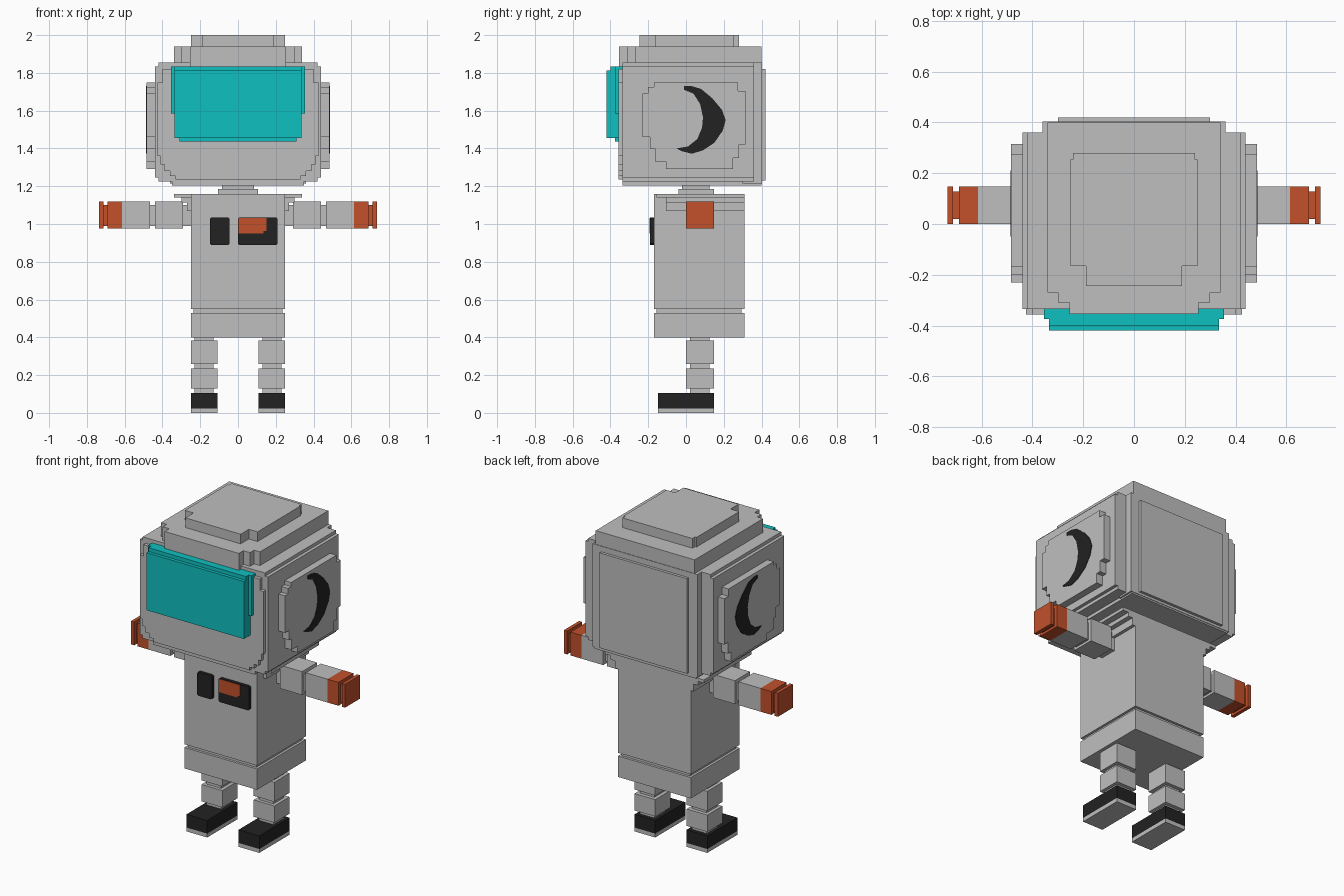
import bpy, bmesh

cube = bpy.data.objects.get("Cube")
if cube:
    bpy.data.objects.remove(cube, do_unlink=True)


def material(name, rgb):
    m = bpy.data.materials.new(name)
    m.use_nodes = True
    m.diffuse_color = (*rgb, 1)
    bsdf = next(n for n in m.node_tree.nodes if n.type == 'BSDF_PRINCIPLED')
    bsdf.inputs["Base Color"].default_value = (*rgb, 1)
    return m


GREY = material("suit grey", (0.52, 0.52, 0.52))
TEAL = material("visor teal", (0.005, 0.527, 0.527))
ORANGE = material("glove orange", (0.54, 0.082, 0.024))
BLACK = material("boot black", (0.016, 0.016, 0.016))


def prism(name, pts, axis, lo, hi, mat):
    """Extrude a 2D outline along an axis from lo to hi."""
    place = {'x': lambda a, b, h: (h, a, b),
             'y': lambda a, b, h: (a, h, b),
             'z': lambda a, b, h: (a, b, h)}[axis]
    bm = bmesh.new()
    bottom = [bm.verts.new(place(a, b, lo)) for a, b in pts]
    top = [bm.verts.new(place(a, b, hi)) for a, b in pts]
    bm.faces.new(bottom)
    bm.faces.new(top)
    n = len(pts)
    for i in range(n):
        j = (i + 1) % n
        bm.faces.new((bottom[i], bottom[j], top[j], top[i]))
    bmesh.ops.recalc_face_normals(bm, faces=bm.faces)
    mesh = bpy.data.meshes.new(name)
    bm.to_mesh(mesh)
    bm.free()
    mesh.materials.append(mat)
    ob = bpy.data.objects.new(name, mesh)
    bpy.context.collection.objects.link(ob)
    return ob


def box(name, x, y, z, mat=GREY):
    return prism(name, [(x[0], y[0]), (x[1], y[0]), (x[1], y[1]), (x[0], y[1])],
                 'z', z[0], z[1], mat)


def wide(name, x, y, z, mat=GREY):
    return box(name, (-x, x), y, z, mat)


def sides(name, x, y, z, mat=GREY):
    """Same box on both sides; the model's left is +x."""
    box("left_" + name, x, y, z, mat)
    box("right_" + name, (-x[1], -x[0]), y, z, mat)


def stepped(half):
    """Close a staircase half outline: (half width, level) pairs from low to high."""
    right = []
    for i in range(0, len(half)):
        w, lo, hi = half[i]
        right += [(w, lo), (w, hi)]
    return right + [(-a, b) for a, b in reversed(right)]


# Head: core, crown tiers and underside
wide("head_core", 0.44, (-0.335, 0.36), (1.245, 1.835))
wide("head_core_tall", 0.42, (-0.335, 0.36), (1.225, 1.855))
wide("head_underside", 0.35, (-0.335, 0.40), (1.205, 1.26))
wide("head_back", 0.36, (0.30, 0.403), (1.215, 1.855))
wide("head_back_plate", 0.30, (0.39, 0.42), (1.23, 1.82))
prism("crown_tier", stepped([(0.255, -0.355, -0.31), (0.30, -0.31, -0.27),
                             (0.34, -0.27, 0.40)]), 'z', 1.82, 1.94, GREY)
prism("crown_cap", stepped([(0.19, -0.245, -0.165), (0.25, -0.165, 0.255),
                            (0.24, 0.255, 0.28)]), 'z', 1.92, 2.0, GREY)
prism("face_plate", stepped([(0.33, 1.235, 1.255), (0.36, 1.255, 1.28), (0.39, 1.28, 1.315),
                             (0.41, 1.315, 1.36), (0.425, 1.36, 1.75), (0.40, 1.75, 1.82)]),
      'y', -0.357, -0.30, GREY)

# Visor
wide("visor_rim", 0.355, (-0.375, -0.33), (1.585, 1.835), TEAL)
wide("visor_lower_rim", 0.31, (-0.377, -0.33), (1.437, 1.60), TEAL)
wide("visor_body", 0.335, (-0.40, -0.33), (1.455, 1.835), TEAL)
wide("visor_glass", 0.335, (-0.42, -0.39), (1.455, 1.812), TEAL)

# Ear covers with a painted crescent on each
ear = [(-0.17, 1.75), (-0.17, 1.725), (-0.20, 1.725), (-0.20, 1.69), (-0.23, 1.69),
       (-0.23, 1.46), (-0.19, 1.46), (-0.19, 1.40), (-0.165, 1.40), (-0.165, 1.33),
       (-0.105, 1.33), (-0.105, 1.29), (0.25, 1.29), (0.25, 1.35), (0.28, 1.35),
       (0.28, 1.42), (0.315, 1.42), (0.315, 1.705), (0.275, 1.705), (0.275, 1.75)]
crescent = [(-0.01, 1.73), (0.03, 1.73), (0.08, 1.715), (0.14, 1.665), (0.19, 1.605),
            (0.21, 1.55), (0.195, 1.495), (0.15, 1.43), (0.09, 1.39), (0.03, 1.372),
            (-0.02, 1.385), (-0.05, 1.40), (0.01, 1.41), (0.06, 1.45), (0.085, 1.51),
            (0.09, 1.565), (0.075, 1.635), (0.04, 1.69), (-0.01, 1.71)]
for side, s in (("left", 1), ("right", -1)):
    prism(side + "_ear_cover", ear, 'x', s * 0.42, s * 0.484, GREY)
    prism(side + "_crescent", crescent, 'x', s * 0.482, s * 0.487, BLACK)

# Neck, torso and hips
wide("neck", 0.085, (-0.02, 0.125), (1.15, 1.22))
wide("neck_ring", 0.105, (-0.04, 0.148), (1.15, 1.185))
wide("torso", 0.25, (-0.17, 0.31), (0.55, 1.16))
wide("waist_gap", 0.235, (-0.155, 0.295), (0.52, 0.56))
wide("hips", 0.25, (-0.17, 0.31), (0.40, 0.53))
sides("shoulder_flap", (0.24, 0.34), (-0.155, 0.31), (1.14, 1.16))
sides("shoulder_step", (0.24, 0.30), (-0.105, 0.31), (1.115, 1.145))
sides("shoulder_base", (0.24, 0.27), (-0.105, 0.31), (1.07, 1.12))

# Chest panels
for name, a, b in (("chest_gauge", -0.148, -0.045), ("chest_control", 0.0, 0.21)):
    c = 0.008
    prism(name, [(a + c, 0.888), (b - c, 0.888), (b, 0.888 + c), (b, 1.035 - c),
                 (b - c, 1.035), (a + c, 1.035), (a, 1.035 - c), (a, 0.888 + c)],
          'y', -0.19, -0.16, BLACK)
prism("chest_button", [(0.003, 0.95), (0.135, 0.95), (0.135, 0.962), (0.15, 0.962),
                       (0.15, 1.032), (0.003, 1.032)], 'y', -0.193, -0.188, ORANGE)

# Arms: blocks joined by narrower links
ARM_Y, ARM_Z = (0.0, 0.148), (0.975, 1.12)
LINK_Y, LINK_Z = (0.02, 0.128), (0.99, 1.10)
sides("shoulder_link", (0.24, 0.30), LINK_Y, LINK_Z)
sides("upper_arm", (0.29, 0.44), ARM_Y, ARM_Z)
sides("elbow_link", (0.43, 0.475), LINK_Y, LINK_Z)
sides("forearm", (0.465, 0.615), ARM_Y, ARM_Z)
sides("glove", (0.615, 0.69), ARM_Y, ARM_Z, ORANGE)
sides("glove_link", (0.68, 0.72), LINK_Y, LINK_Z, ORANGE)
sides("glove_tip", (0.713, 0.735), ARM_Y, ARM_Z, ORANGE)

# Legs and boots
LEG_X, LEG_Y = (0.108, 0.25), (0.0, 0.148)
sides("leg_link", (0.13, 0.23), (0.02, 0.125), (0.09, 0.41))
sides("thigh", LEG_X, LEG_Y, (0.26, 0.382))
sides("shin", LEG_X, LEG_Y, (0.13, 0.235))
sides("boot", LEG_X, (-0.148, 0.148), (0.024, 0.106), BLACK)
sides("sole", LEG_X, (-0.148, 0.148), (0.0, 0.024))
